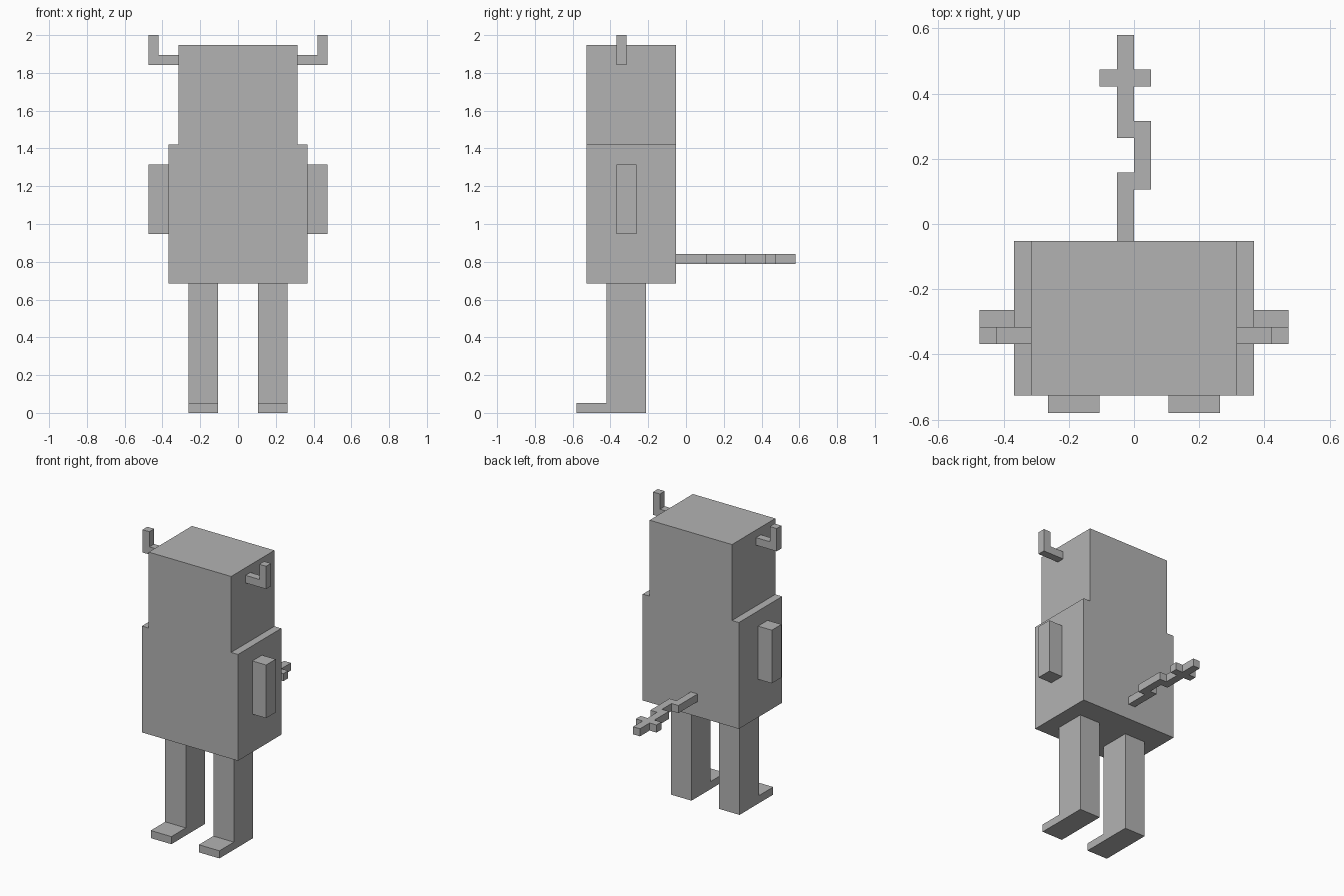
import bpy
import bmesh
from mathutils import Vector

default = bpy.data.objects.get("Cube")
if default:
    bpy.data.objects.remove(default, do_unlink=True)

U = 2 / 38  # one block unit; all sizes below are in blocks

grey = bpy.data.materials.new("plain grey")
grey.use_nodes = True
colour = (0.45, 0.45, 0.45, 1)
grey.diffuse_color = colour
grey.node_tree.nodes["Principled BSDF"].inputs["Base Color"].default_value = colour


def extrude(name, outline, axis, start, end):
    """Extrude a flat outline along an axis; the outline uses the other two axes in order."""
    bm = bmesh.new()
    verts = []
    for a, b in outline:
        co = [a, b]
        co.insert("xyz".index(axis), start)
        verts.append(bm.verts.new(Vector(co) * U))
    face = bm.faces.new(verts)
    result = bmesh.ops.extrude_face_region(bm, geom=[face])
    step = Vector((axis == "x", axis == "y", axis == "z")) * (end - start) * U
    moved = [v for v in result["geom"] if isinstance(v, bmesh.types.BMVert)]
    bmesh.ops.translate(bm, verts=moved, vec=step)
    bmesh.ops.recalc_face_normals(bm, faces=bm.faces)
    mesh = bpy.data.meshes.new(name)
    bm.to_mesh(mesh)
    bm.free()
    mesh.materials.append(grey)
    obj = bpy.data.objects.new(name, mesh)
    bpy.context.collection.objects.link(obj)
    return obj


def rect(a0, a1, b0, b1):
    return [(a0, b0), (a1, b0), (a1, b1), (a0, b1)]


# Torso and head
extrude("torso", rect(-7, 7, -10, -1), "z", 13, 27)
extrude("head", rect(-6, 6, -10, -1), "z", 27, 37)

# Paired limbs and horns
leg = [(-11, 0), (-4, 0), (-4, 13), (-8, 13), (-8, 1), (-11, 1)]
horn = [(6, 35), (9, 35), (9, 38), (8, 38), (8, 36), (6, 36)]
for side, s in (("left", 1), ("right", -1)):
    extrude(side + "_leg", leg, "x", 2 * s, 5 * s)
    extrude(side + "_arm", rect(-7, -5, 18, 25), "x", 7 * s, 9 * s)
    extrude(side + "_horn", [(x * s, z) for x, z in horn], "y", -7, -6)

# Zigzag tail with a crossed tip
tail = [(-1, -1), (0, -1), (0, 2), (1, 2), (1, 6), (0, 6), (0, 8), (1, 8), (1, 9), (0, 9),
        (0, 11), (-1, 11), (-1, 9), (-2, 9), (-2, 8), (-1, 8), (-1, 5), (0, 5), (0, 3), (-1, 3)]
extrude("tail", tail, "z", 15, 16)
